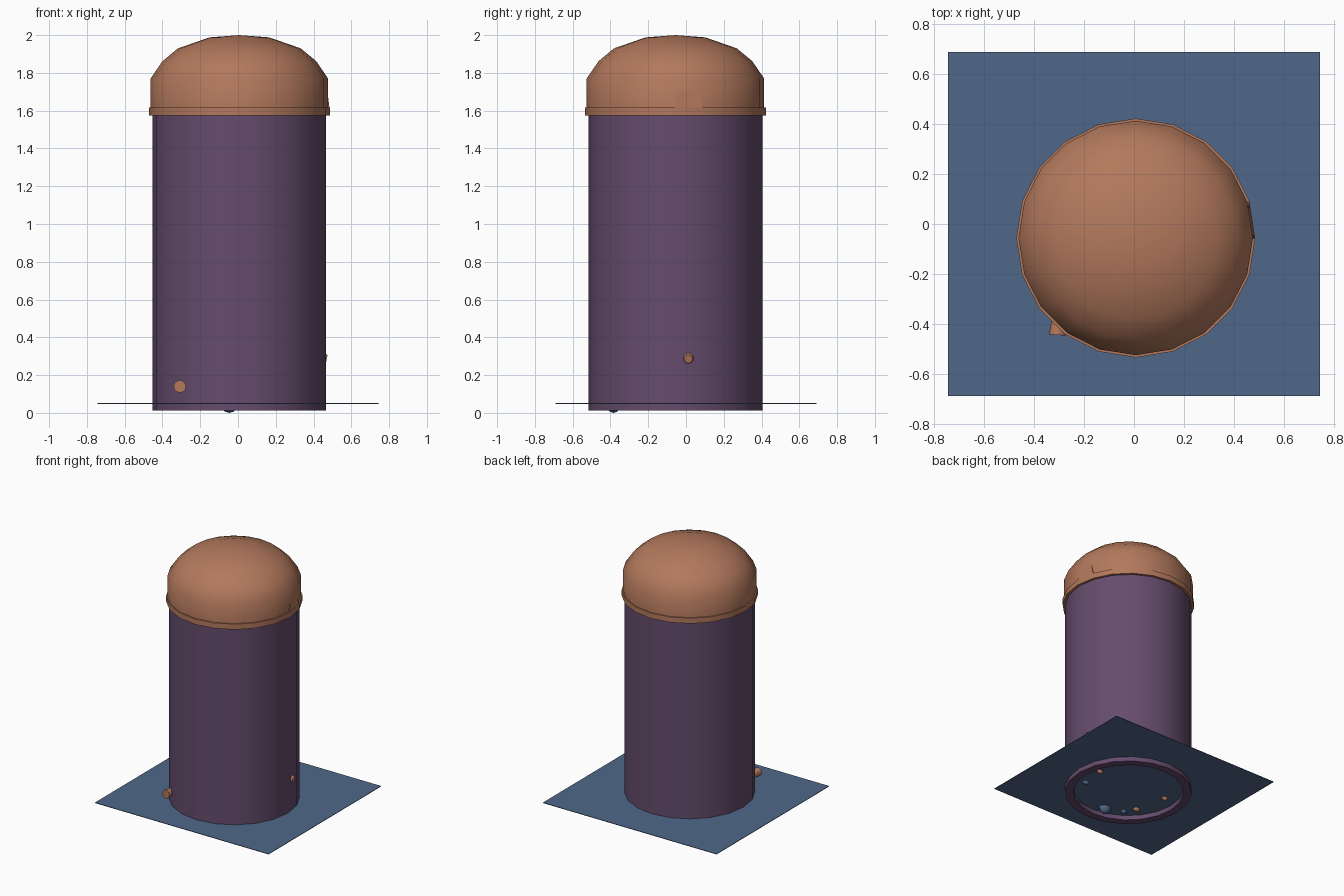
import bpy, bmesh, math
from mathutils import Vector, Matrix

if "Cube" in bpy.data.objects:
    bpy.data.objects.remove(bpy.data.objects["Cube"])

CX, CY, SEG = 0.007, -0.056, 20


def material(name, rgb):
    m = bpy.data.materials.new(name)
    m.diffuse_color = (*rgb, 1)
    m.use_nodes = True
    m.node_tree.nodes["Principled BSDF"].inputs["Base Color"].default_value = m.diffuse_color
    return m


PURPLE = material("dusky purple", (0.13, 0.072, 0.152))
ORANGE = material("clay orange", (0.45, 0.19, 0.108))
BLUE = material("slate blue", (0.08, 0.137, 0.25))


def finish(bm, name, mat, smooth=True):
    bmesh.ops.remove_doubles(bm, verts=bm.verts, dist=1e-5)
    bmesh.ops.recalc_face_normals(bm, faces=bm.faces)
    me = bpy.data.meshes.new(name)
    bm.to_mesh(me)
    bm.free()
    me.materials.append(mat)
    ob = bpy.data.objects.new(name, me)
    bpy.context.collection.objects.link(ob)
    if smooth:
        bpy.context.view_layer.objects.active = ob
        ob.select_set(True)
        bpy.ops.object.shade_smooth_by_angle(angle=math.radians(35))
        ob.select_set(False)
    return ob


def lathe(name, profile, mat):
    bm = bmesh.new()
    vs = [bm.verts.new((r, 0, z)) for r, z in profile]
    es = [bm.edges.new(p) for p in zip(vs, vs[1:])]
    bmesh.ops.spin(bm, geom=vs + es, cent=(0, 0, 0), axis=(0, 0, 1),
                   angle=2 * math.pi, steps=SEG)
    bmesh.ops.translate(bm, verts=bm.verts, vec=(CX, CY, 0))
    return finish(bm, name, mat)


def stud(name, centre, direction, r1, r2, depth):
    bm = bmesh.new()
    rot = Vector(direction).to_track_quat('Z', 'Y').to_matrix().to_4x4()
    bmesh.ops.create_cone(bm, cap_ends=True, segments=12, radius1=r1, radius2=r2,
                          depth=depth, matrix=Matrix.Translation(centre) @ rot)
    return finish(bm, name, ORANGE)


# hollow drum with an open lower rim
lathe("drum_wall", [(0.40, 1.58), (0.40, 0.012), (0.46, 0.012), (0.46, 1.58), (0.40, 1.58)], PURPLE)
# domed lid and its rim band
lathe("dome_lid", [(0.47, 1.6), (0.47, 1.77), (0.407, 1.862), (0.325, 1.93),
                   (0.158, 1.988), (0, 2.0)], ORANGE)
lathe("lid_rim", [(0.40, 1.575), (0.479, 1.575), (0.479, 1.617), (0.46, 1.617)], ORANGE)

# thin base sheet
bm = bmesh.new()
bmesh.ops.create_cube(bm, size=1, matrix=Matrix.Translation((0, 0, 0.05))
                      @ Matrix.Diagonal((1.49, 1.38, 0.004, 1)))
finish(bm, "base_sheet", BLUE, False)

# lid catch: small trapezoid wedge on the right
bm = bmesh.new()
quad = [(-0.058, 1.617), (0.088, 1.617), (0.062, 1.715), (-0.036, 1.715)]
inner = [bm.verts.new((0.44, y, z)) for y, z in quad]
outer = [bm.verts.new((x, y, z)) for (y, z), x in zip(quad, (0.484, 0.462, 0.458, 0.472))]
bm.faces.new(inner)
bm.faces.new(outer)
for i in range(4):
    j = (i + 1) % 4
    bm.faces.new((inner[i], inner[j], outer[j], outer[i]))
finish(bm, "lid_catch", ORANGE, False)

# studs on the drum
stud("front_stud", (-0.305, -0.41, 0.14), (-0.08, -1, 0), 0.026, 0.033, 0.07)
stud("side_stud", (0.455, 0.012, 0.288), (1, 0, -0.2), 0.034, 0.022, 0.03)

# pebbles poking through under the drum
pebbles = [(-0.046, -0.383, 0.05, BLUE), (0.30, -0.185, 0.03, BLUE), (-0.18, -0.33, 0.025, BLUE),
           (-0.233, -0.248, 0.03, ORANGE), (-0.288, 0.006, 0.025, ORANGE), (0.324, 0.003, 0.025, ORANGE)]
for i, (x, y, r, mat) in enumerate(pebbles):
    bm = bmesh.new()
    bmesh.ops.create_uvsphere(bm, u_segments=10, v_segments=6, radius=1,
                              matrix=Matrix.Translation((x, y, 0.05))
                              @ Matrix.Diagonal((r, r * 0.8, 0.05 if i == 0 else 0.025, 1)))
    finish(bm, f"pebble_{i + 1}", mat)
